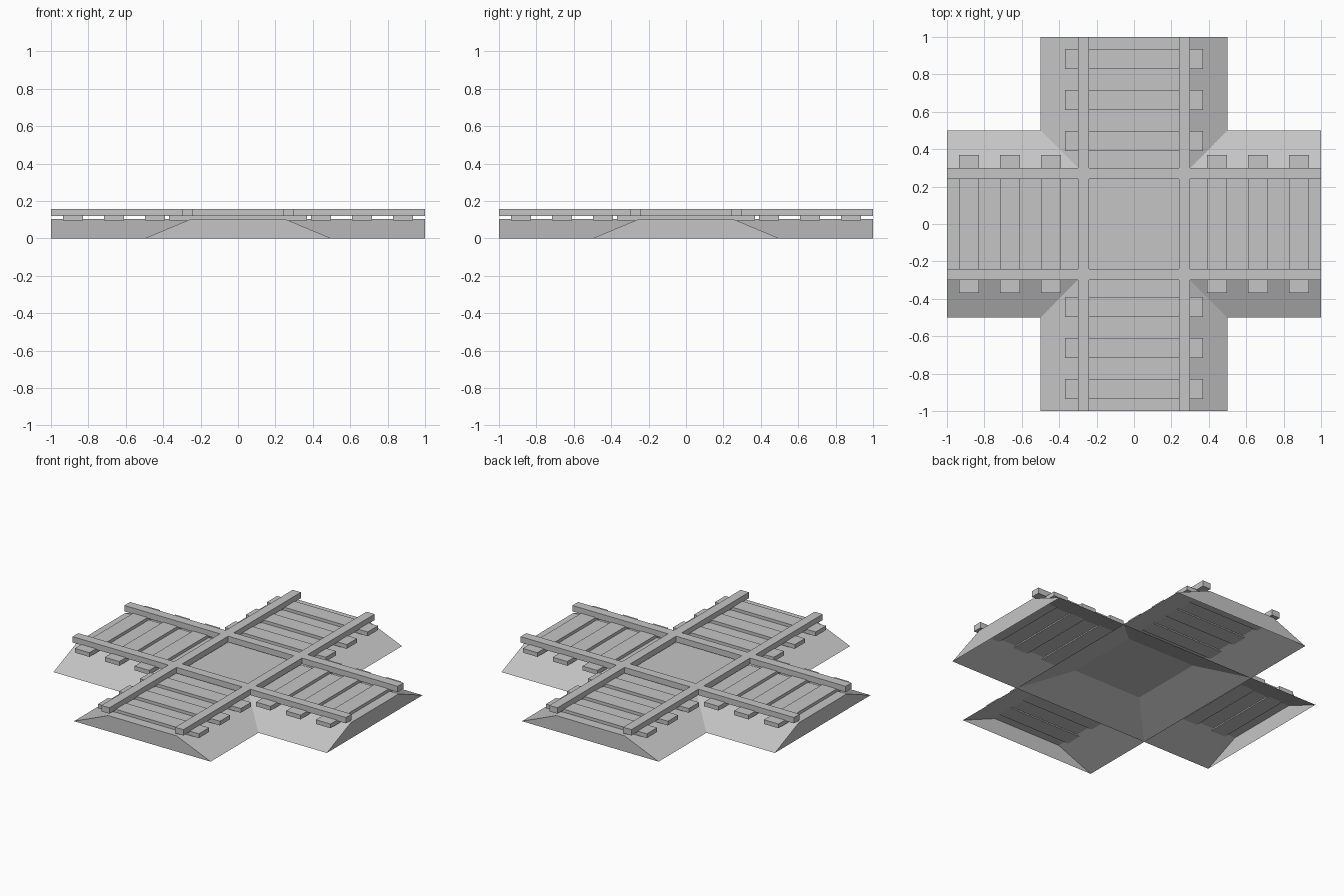
import bpy
import bmesh
from math import pi
from mathutils import Matrix

if "Cube" in bpy.data.objects:
    bpy.data.objects.remove(bpy.data.objects["Cube"])

GREY = (0.56, 0.56, 0.56, 1.0)
mat = bpy.data.materials.new("plain_grey")
mat.use_nodes = True
mat.diffuse_color = GREY
mat.node_tree.nodes["Principled BSDF"].inputs["Base Color"].default_value = GREY


def finish(name, bm):
    mesh = bpy.data.meshes.new(name)
    bm.to_mesh(mesh)
    bm.free()
    mesh.materials.append(mat)
    obj = bpy.data.objects.new(name, mesh)
    bpy.context.collection.objects.link(obj)
    return obj


def gravel_bed(name, angle):
    """Full-length embankment along x, sloped sides, closed ends, open underneath."""
    bm = bmesh.new()
    profile = [(-0.5, 0), (-0.25, 0.104), (0.25, 0.104), (0.5, 0)]
    back, front = [[bm.verts.new((x, y, z)) for y, z in profile] for x in (-1, 1)]
    for i in range(3):
        bm.faces.new((back[i], front[i], front[i + 1], back[i + 1]))
    bm.faces.new(back)
    bm.faces.new(front[::-1])
    bm.normal_update()
    # make the slopes and ends face outwards
    for f in bm.faces:
        c = f.calc_center_median()
        c.z -= 0.02
        if f.normal.dot(c) < 0:
            f.normal_flip()
    bm.transform(Matrix.Rotation(angle, 4, "Z"))
    return finish(name, bm)


def tie(name, offset, angle):
    """Crosswise beam sunk slightly into the bed."""
    bm = bmesh.new()
    bmesh.ops.create_cube(bm, size=1)
    bmesh.ops.scale(bm, vec=(0.107, 0.738, 0.028), verts=bm.verts)
    bmesh.ops.translate(bm, vec=(offset, 0, 0.110), verts=bm.verts)
    bm.transform(Matrix.Rotation(angle, 4, "Z"))
    return finish(name, bm)


def crossing_rails(name):
    """Four rails joined in one piece: strips of a plan grid, raised."""
    bm = bmesh.new()
    lines = [-1, -0.3, -0.24, 0.24, 0.3, 1]
    grid = [[bm.verts.new((x, y, 0.119)) for y in lines] for x in lines]
    strips = (1, 3)
    for i in range(5):
        for j in range(5):
            if i in strips or j in strips:
                bm.faces.new((grid[i][j], grid[i + 1][j],
                              grid[i + 1][j + 1], grid[i][j + 1]))
    loose = [v for v in bm.verts if not v.link_faces]
    bmesh.ops.delete(bm, geom=loose, context="VERTS")
    top = bmesh.ops.extrude_face_region(bm, geom=bm.faces[:], use_keep_orig=True)
    raised = [g for g in top["geom"] if isinstance(g, bmesh.types.BMVert)]
    bmesh.ops.translate(bm, vec=(0, 0, 0.039), verts=raised)
    bmesh.ops.recalc_face_normals(bm, faces=bm.faces)
    return finish(name, bm)


# Beds and ties for both crossing tracks
for track, angle in (("side", 0), ("front", pi / 2)):
    gravel_bed(f"{track}_gravel_bed", angle)
    for sign in (-1, 1):
        for n in range(3):
            end = "near" if sign < 0 else "far"
            tie(f"{track}_{end}_tie_{n + 1}", sign * (0.444 + 0.219 * n), angle)

crossing_rails("crossing_rails")
